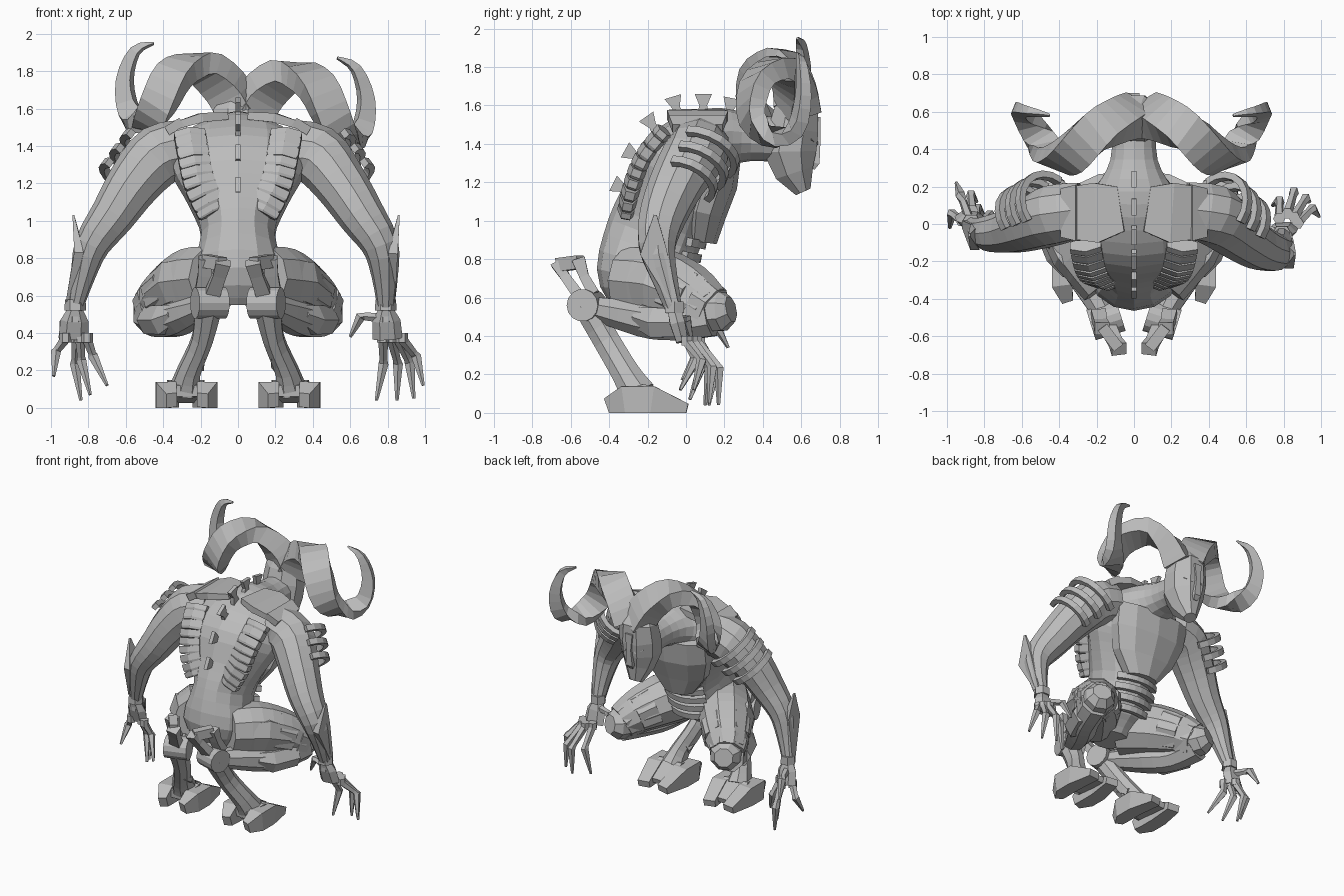
import bpy, bmesh, math
from mathutils import Vector

cube = bpy.data.objects.get("Cube")
if cube:
    bpy.data.objects.remove(cube)

grey = bpy.data.materials.new("stone grey")
grey.use_nodes = True
grey.diffuse_color = (.5, .5, .5, 1)
grey.node_tree.nodes["Principled BSDF"].inputs["Base Color"].default_value = (.5, .5, .5, 1)

X, Y, Z = Vector((1, 0, 0)), Vector((0, 1, 0)), Vector((0, 0, 1))


def smooth(points, steps=3):
    """Resample a path (position plus radii) with a flowing spline."""
    vectors = [Vector(p) for p in points]
    result = []
    for i in range(len(vectors) - 1):
        a, b, c, d = (vectors[min(max(i + k, 0), len(vectors) - 1)] for k in (-1, 0, 1, 2))
        for step in range(steps):
            t = step / steps
            result.append(b + (c - a) * (t / 2) + (a * 2 - b * 5 + c * 4 - d) * (t * t / 2)
                          + (b * 3 - a - c * 3 + d) * (t ** 3 / 2))
    return result + [vectors[-1]]


def loft(name, points, sides=8, ref=X, side=1):
    """Skin a row of sections (x, y, z, radius along ref, radius across)."""
    ref = Vector(ref)
    centres = [Vector((p[0] * side, p[1], p[2])) for p in points]
    phase, grow = (math.pi / 4, math.sqrt(2)) if sides == 4 else (math.pi / sides, 1)
    bm = bmesh.new()
    rings = []
    last = len(points) - 1
    for i, p in enumerate(points):
        tangent = (centres[min(i + 1, last)] - centres[max(i - 1, 0)]).normalized()
        across = tangent.cross(ref)
        if across.length < .05:
            across = tangent.cross(Y if abs(tangent.y) < .9 else Z)
        across.normalize()
        along = across.cross(tangent)
        ring = []
        for k in range(sides):
            angle = phase + math.tau * k / sides
            ring.append(bm.verts.new(centres[i] + along * (p[3] * grow * math.cos(angle))
                                     + across * (p[-1] * grow * math.sin(angle))))
        rings.append(ring)
    for low, high in zip(rings, rings[1:]):
        for k in range(sides):
            n = (k + 1) % sides
            bm.faces.new((low[k], low[n], high[n], high[k]))
    bm.faces.new(rings[0])
    bm.faces.new(rings[-1])
    bmesh.ops.recalc_face_normals(bm, faces=bm.faces)
    mesh = bpy.data.meshes.new(name)
    bm.to_mesh(mesh)
    bm.free()
    mesh.materials.append(grey)
    obj = bpy.data.objects.new(name, mesh)
    bpy.context.collection.objects.link(obj)


def pair(name, points, sides=8, ref=X):
    for side, label in ((1, "left_"), (-1, "right_")):
        loft(label + name, points, sides, ref, side)


def arc(name, centre, axis, facing, radius, sweep, thick, wide, side=1):
    """Open hoop around an axis, its middle turned towards facing."""
    axis = Vector(axis).normalized()
    u = Vector(facing)
    u = (u - axis * u.dot(axis)).normalized()
    v = axis.cross(u)
    points = []
    for k in range(9):
        a = sweep * (k / 4 - 1)
        points.append((*(Vector(centre) + (u * math.cos(a) + v * math.sin(a)) * radius), wide, thick))
    loft(name, points, 4, (axis.x * side, axis.y, axis.z), side)


# Torso, hunched from pelvis to neck
loft("torso", smooth([
    (0, -.26, .55, .12, .12), (0, -.25, .7, .25, .22), (0, -.17, .92, .2, .25),
    (0, -.1, 1.1, .27, .24), (0, -.02, 1.27, .36, .25), (0, .08, 1.38, .34, .2),
    (0, .2, 1.43, .21, .16), (0, .34, 1.43, .13, .12), (0, .52, 1.42, .12, .12)]), 14)
loft("chest_plate", [(0, .18, 1.36, .32, .11), (0, .14, 1.2, .31, .13),
                     (0, .09, 1.04, .25, .12), (0, .07, .89, .13, .09)], 10)
for i in range(4):
    arc("belly_ridge", (0, -.14 - i * .025, .92 - i * .07), (0, .2, 1), Y, .23, .8, .02, .022)

# Spine fins, each flaring at its top
for y, z, lean in ((-.29, 1.15, -1), (-.23, 1.32, -.9), (-.15, 1.46, -.7),
                   (-.04, 1.55, -.3), (.09, 1.56, 0), (.22, 1.54, .2)):
    out = Vector((0, lean, 1 if lean > -.8 else .5)).normalized()
    base = Vector((0, y, z))
    loft("spine_fin", [(*(base + out * h), .014, w)
                       for h, w in ((-.04, .04), (.04, .02), (.1, .045))], 4)

# Lapped rib armour curving down each side of the back
spine_path = smooth([(.26, -.11, 1.47), (.235, -.22, 1.33), (.2, -.28, 1.18), (.13, -.31, 1.04)], 3)
for i in range(len(spine_path) - 1):
    a, b = spine_path[i], spine_path[i + 1]
    pair("rib_armour", [(*a, .097, .05), (*a.lerp(b, .75), .097, .05), (*b, .085, .044)], 6)

# Plates lying over the shoulders
pair("shoulder_plate", [(.07, .08, 1.56, .12, .02), (.2, .06, 1.55, .16, .025),
                        (.33, .06, 1.51, .14, .02)], 4, Y)
pair("shoulder_lip", [(.3, .06, 1.53, .15, .025), (.38, .06, 1.48, .13, .025)], 4, Y)

# Head: a broad mask narrowing to the chin
loft("head", [(0, .56, 1.67, .08, .07), (0, .575, 1.6, .14, .12), (0, .56, 1.48, .155, .14),
              (0, .54, 1.36, .145, .15), (0, .565, 1.25, .105, .11), (0, .61, 1.15, .05, .045)], 8)
loft("nose", [(0, .685, 1.54, .03, .015), (0, .685, 1.42, .018, .015),
              (0, .675, 1.3, .028, .02), (0, .66, 1.27, .015, .01)], 4)
pair("eye", [(.035, .675, 1.4, .012, .01), (.085, .645, 1.43, .01, .012)], 4, Y)

# Great curling horns, tipped slightly to one side
horn = smooth([
    (.03, .58, 1.58, .1, .09), (.11, .56, 1.71, .1, .075), (.25, .49, 1.81, .1, .06),
    (.38, .37, 1.75, .1, .05), (.47, .345, 1.58, .09, .045), (.54, .45, 1.48, .075, .04),
    (.62, .57, 1.53, .055, .035), (.645, .61, 1.7, .04, .03), (.59, .6, 1.86, .025, .02),
    (.49, .58, 1.91, .006, .006)], 3)
for side, label in ((1, "left_horn"), (-1, "right_horn")):
    loft(label, [(p[0] + side * .04, p[1], p[2] - side * .08 * p[0], p[3], p[4])
                 for p in horn], 4, (side, .4, 0), side)

# Arms: the two are posed differently
arms = {
    1: [(.27, .08, 1.39, .15), (.42, .05, 1.35, .165), (.54, -.04, 1.21, .145), (.66, -.12, 1.03, .125),
        (.76, -.15, .87, .1), (.785, -.11, .7, .07), (.79, -.06, .53, .045)],
    -1: [(.27, .08, 1.39, .15), (.42, .05, 1.35, .165), (.55, 0, 1.21, .145), (.67, -.04, 1.03, .12),
         (.78, -.05, .87, .095), (.83, -.03, .7, .065), (.87, 0, .53, .04)]}
# Finger tips, the thumb last
tips = {1: [(.74, .1, .04), (.85, .17, .04), (.94, .12, .05), (.99, .04, .12), (.6, .03, .38)],
        -1: [(.84, .12, .04), (.79, .02, .07), (.7, -.03, .12), (.985, -.02, .17), (.95, .22, .34)]}
for side, label in ((1, "left_"), (-1, "right_")):
    arm = arms[side]
    loft(label + "arm", smooth(arm), 10, Y, side)
    wrist = Vector(arm[-1][:3])
    elbow = Vector(arm[4][:3])
    palm = wrist + Vector((.01, .04, -.16))
    loft(label + "palm", [(*wrist, .04, .04), (*wrist.lerp(palm, .4), .045, .075),
                          (*palm, .035, .08)], 6, Y, side)
    loft(label + "cuff", [(*(wrist + Z * .05), .055), (*(wrist - Z * .01), .058)], 6, Y, side)
    # Forearm guard ending in a blade above the elbow
    guard = elbow + Vector((.07, -.02, -.03))
    loft(label + "elbow_blade", [(*(wrist + Vector((.035, 0, .04))), .02, .015),
                                 (*guard, .07, .025), (*(elbow + Vector((.1, -.01, .16))), .008, .005)],
         4, Y, side)
    # Long clawed fingers, the thumb arching highest
    for i, tip in enumerate(tips[side]):
        tip = Vector(tip)
        thumb = i == 4
        start = wrist - Z * .05 if thumb else palm.lerp(Vector((tip.x, tip.y, palm.z)), .4)
        bend = start.lerp(tip, .5) + Vector((.02, .06, .03))
        if thumb:
            bend = start.lerp(tip, .7) + Z * .08
        loft(label + "finger", [(*start, .028), (*start.lerp(bend, .8), .022),
                                (*bend, .028), (*tip, .009)], 5, Y, side)
        loft(label + "knuckle", [(*(start + Z * .03), .032), (*(start - Z * .02), .032)], 6, Y, side)
    # Hoops standing off the upper arm
    for i in range(3):
        centre = Vector(arm[1][:3]).lerp(Vector(arm[2][:3]), .15 + i * .5) + Vector((.02, .05, .02))
        arc(label + "arm_hoop", centre, (.6, -.35, -.8), (.6, .8, .3), .18 - i * .012, 1.35,
            .018, .022, side)

# Folded legs: thigh forward to the knee, shin back to the hock
thigh = [(.12, -.3, .69, .18), (.24, -.14, .67, .19), (.36, .02, .61, .165), (.45, .13, .54, .125)]
pair("thigh", smooth(thigh), 10, Z)
pair("shin", smooth([(.46, .13, .5, .11), (.4, -.05, .47, .1), (.3, -.22, .49, .1),
                     (.15, -.5, .55, .06)]), 8, Z)
pair("hip_plate", [(.24, -.34, .69, .1, .06), (.36, -.18, .67, .13, .08),
                   (.44, -.03, .61, .1, .07)], 6, Z)
pair("thigh_plate", [(.31, -.04, .64, .17, .185), (.39, .06, .59, .15, .165)], 8, Z)
pair("knee_plate", [(.41, .07, .57, .15, .145), (.45, .14, .53, .13, .13)], 8, Z)
pair("knee_cap", [(.44, .13, .53, .115), (.465, .19, .53, .11), (.485, .235, .54, .07)], 8, Z)
pair("calf_plate", [(.47, .02, .47, .085, .08), (.39, -.16, .47, .09, .085),
                    (.33, -.25, .5, .06, .06)], 6, Z)

# Hocks with open, fan-shaped spurs leaning back and inward
pair("hock_disc", [(.07, -.49, .56, .085), (.23, -.54, .56, .085)], 14, Z)
pair("rear_spur", [(.14, -.55, .6, .04, .03), (.1, -.63, .71, .035, .025),
                   (.08, -.67, .78, .04, .035)], 4)
pair("front_spur", [(.19, -.48, .62, .04, .03), (.18, -.53, .71, .035, .025),
                    (.17, -.56, .8, .04, .035)], 4)
pair("spur_bridge", [(.085, -.66, .77, .035, .03), (.17, -.55, .785, .035, .03)], 4, Z)

# Lower legs with rear thorns, then cloven hooves
pair("lower_leg", smooth([(.155, -.52, .56, .08, .075), (.19, -.41, .37, .06, .075),
                          (.26, -.31, .2, .065, .08), (.28, -.25, .1, .09, .1)]), 8)
for y, z in ((-.42, .3), (-.37, .22)):
    pair("leg_thorn", [(.21, y + .07, z, .035), (.18, y - .03, z + .04, .003)], 5)
pair("ankle", [(.27, -.34, .09, .07, .03), (.28, -.22, .1, .1, .05), (.28, -.05, .045, .08, .02)], 4)
for inner, mid, toe in ((.19, .165, .2), (.355, .385, .36)):
    pair("hoof", [(inner, -.405, .04, .03, .04), (mid, -.32, .07, .055, .07),
                  (mid, -.18, .07, .055, .07), (toe, 0, .025, .045, .025)], 4)
